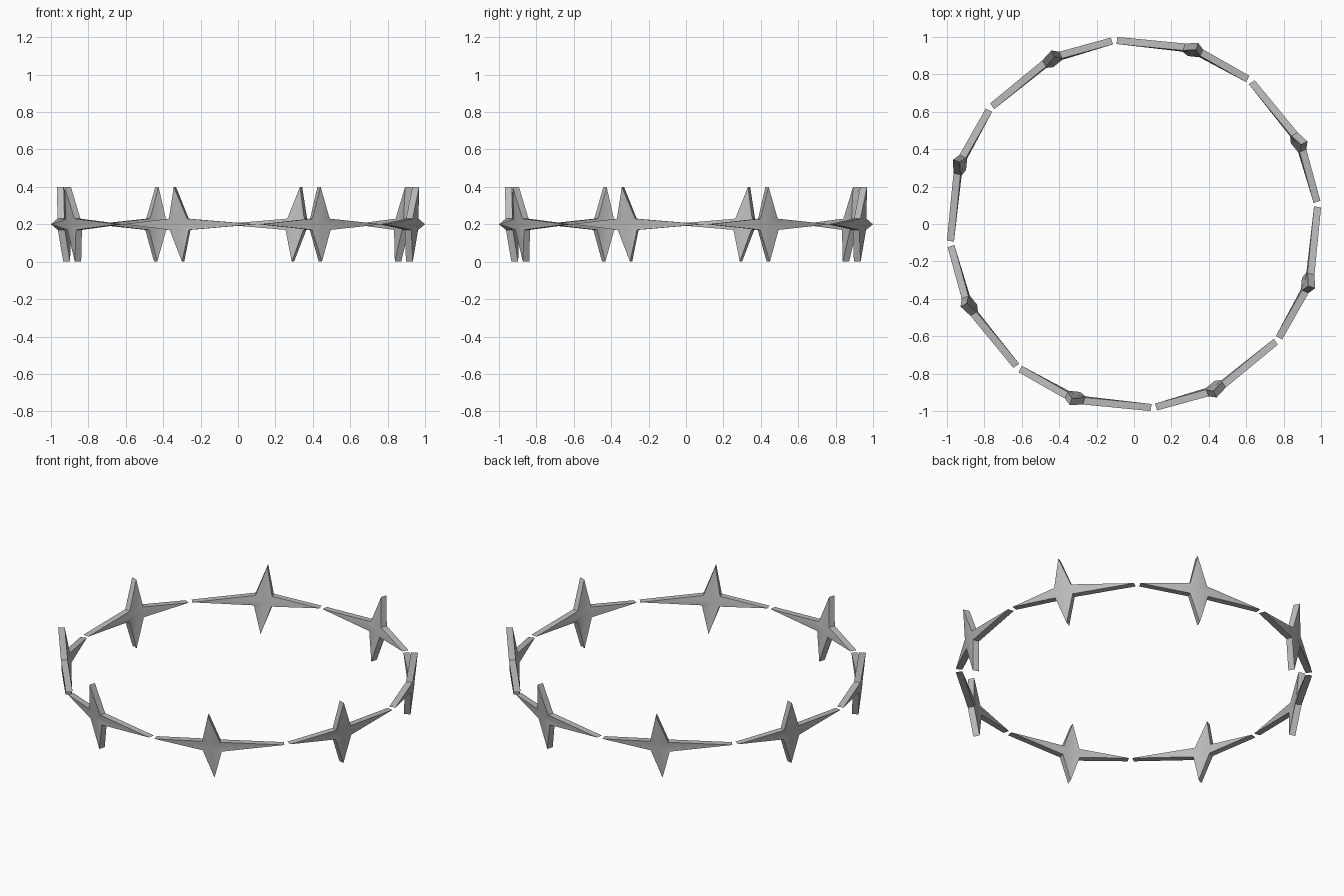
import bpy, bmesh
from math import radians, cos, sin, pi
from mathutils import Vector

cube = bpy.data.objects.get("Cube")
if cube:
    bpy.data.objects.remove(cube, do_unlink=True)

COUNT = 8
THICKNESS = 0.038

# Single metal colour
metal = bpy.data.materials.new("grey_metal")
metal.use_nodes = True
grey = (0.5, 0.5, 0.5, 1.0)
metal.diffuse_color = grey
metal.node_tree.nodes["Principled BSDF"].inputs["Base Color"].default_value = grey

# Star outline: x, y, z and the heading of the thickness in degrees
OUTLINE = [
    (0.910, 0.433, 0.40, 27),   # upper spike
    (0.858, 0.480, 0.23, 32),
    (0.629, 0.758, 0.20, 36),   # long arm
    (0.850, 0.485, 0.17, 32),
    (0.855, 0.440, 0.00, 27),   # lower spike
    (0.895, 0.390, 0.17, 20),
    (0.978, 0.118, 0.20, 17),   # short arm
    (0.903, 0.392, 0.23, 20),
]
CENTRE = (0.883, 0.437, 0.20, 27)


def offset(point, side):
    x, y, z, heading = point
    a = radians(heading)
    return Vector((x, y, z)) + Vector((cos(a), sin(a), 0)) * side * THICKNESS / 2


def star_mesh():
    bm = bmesh.new()
    outer, inner = ([bm.verts.new(offset(p, s)) for p in OUTLINE] for s in (1, -1))
    hubs = [bm.verts.new(offset(CENTRE, s)) for s in (1, -1)]
    n = len(OUTLINE)
    for i in range(n):
        j = (i + 1) % n
        bm.faces.new((hubs[0], outer[i], outer[j]))
        bm.faces.new((hubs[1], inner[j], inner[i]))
        bm.faces.new((outer[i], inner[i], inner[j], outer[j]))
    bmesh.ops.recalc_face_normals(bm, faces=bm.faces)
    mesh = bpy.data.meshes.new("bent_star")
    bm.to_mesh(mesh)
    bm.free()
    mesh.materials.append(metal)
    return mesh


# Ring of folded stars
mesh = star_mesh()
for k in range(COUNT):
    star = bpy.data.objects.new(f"ring_star_{k + 1}", mesh)
    star.rotation_euler.z = k * 2 * pi / COUNT
    bpy.context.collection.objects.link(star)

# Smooth the gently folded faces, keep the rims sharp
bpy.ops.object.select_all(action='DESELECT')
star.select_set(True)
bpy.context.view_layer.objects.active = star
bpy.ops.object.shade_smooth_by_angle(angle=radians(30))
